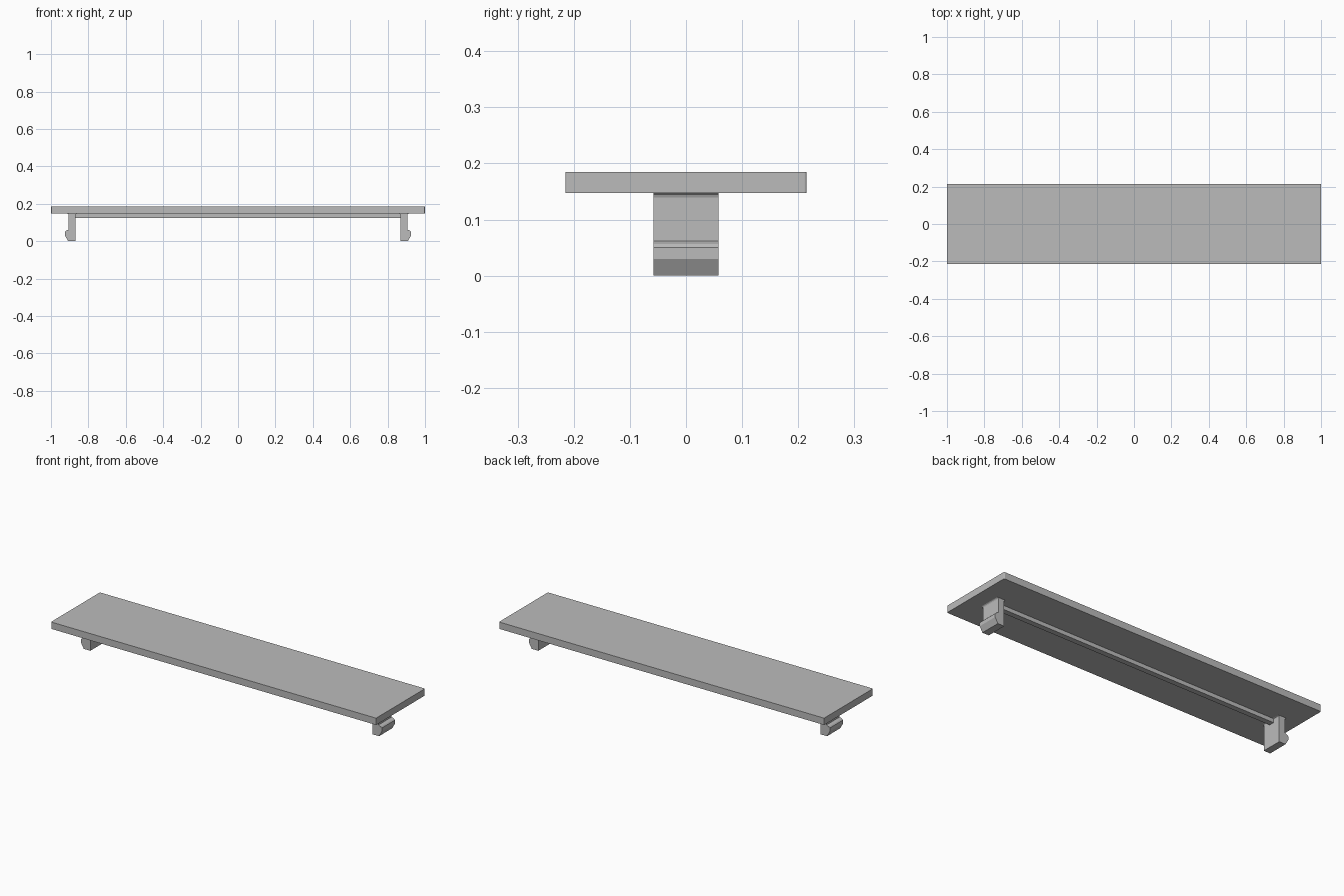
import bpy
import bmesh

old = bpy.data.objects.get("Cube")
if old:
    bpy.data.objects.remove(old, do_unlink=True)

grey = bpy.data.materials.new("plain_grey")
grey.use_nodes = True
colour = (0.5, 0.5, 0.5, 1)
grey.diffuse_color = colour
grey.node_tree.nodes["Principled BSDF"].inputs["Base Color"].default_value = colour


def finish(name, bm):
    bmesh.ops.recalc_face_normals(bm, faces=bm.faces)
    mesh = bpy.data.meshes.new(name)
    bm.to_mesh(mesh)
    bm.free()
    mesh.materials.append(grey)
    obj = bpy.data.objects.new(name, mesh)
    bpy.context.collection.objects.link(obj)
    return obj


def box(name, size, bottom, corner=0):
    bm = bmesh.new()
    bmesh.ops.create_cube(bm, size=1)
    for v in bm.verts:
        v.co.x *= size[0]
        v.co.y *= size[1]
        v.co.z = bottom + (v.co.z + 0.5) * size[2]
    if corner:
        upright = [e for e in bm.edges
                   if abs(e.verts[0].co.z - e.verts[1].co.z) > size[2] / 2]
        bmesh.ops.bevel(bm, geom=upright, offset=corner, segments=3,
                        profile=0.5, affect='EDGES')
    return finish(name, bm)


def clip(name, side, profile, half_width):
    # Extrude the hooked side profile along y
    bm = bmesh.new()
    face = bm.faces.new([bm.verts.new((side * x, -half_width, z))
                         for x, z in profile])
    new = bmesh.ops.extrude_face_region(bm, geom=[face])["geom"]
    for v in new:
        if isinstance(v, bmesh.types.BMVert):
            v.co.y = half_width
    return finish(name, bm)


# Flat cover plate with slightly rounded corners
box("cover_plate", (2, 0.43, 0.038), 0.147, 0.004)

# Stiffening rib under the plate
box("under_rib", (1.74, 0.03, 0.024), 0.125)

# Snap clips: flared root, straight stem, outward hook
clip_profile = [
    (0.868, 0), (0.908, 0), (0.925, 0.03), (0.925, 0.05), (0.919, 0.056),
    (0.905, 0.062), (0.905, 0.139), (0.907, 0.144), (0.913, 0.148),
    (0.861, 0.148), (0.866, 0.145), (0.868, 0.139),
]
for name, side in (("left_clip", 1), ("right_clip", -1)):
    clip(name, side, clip_profile, 0.058)
